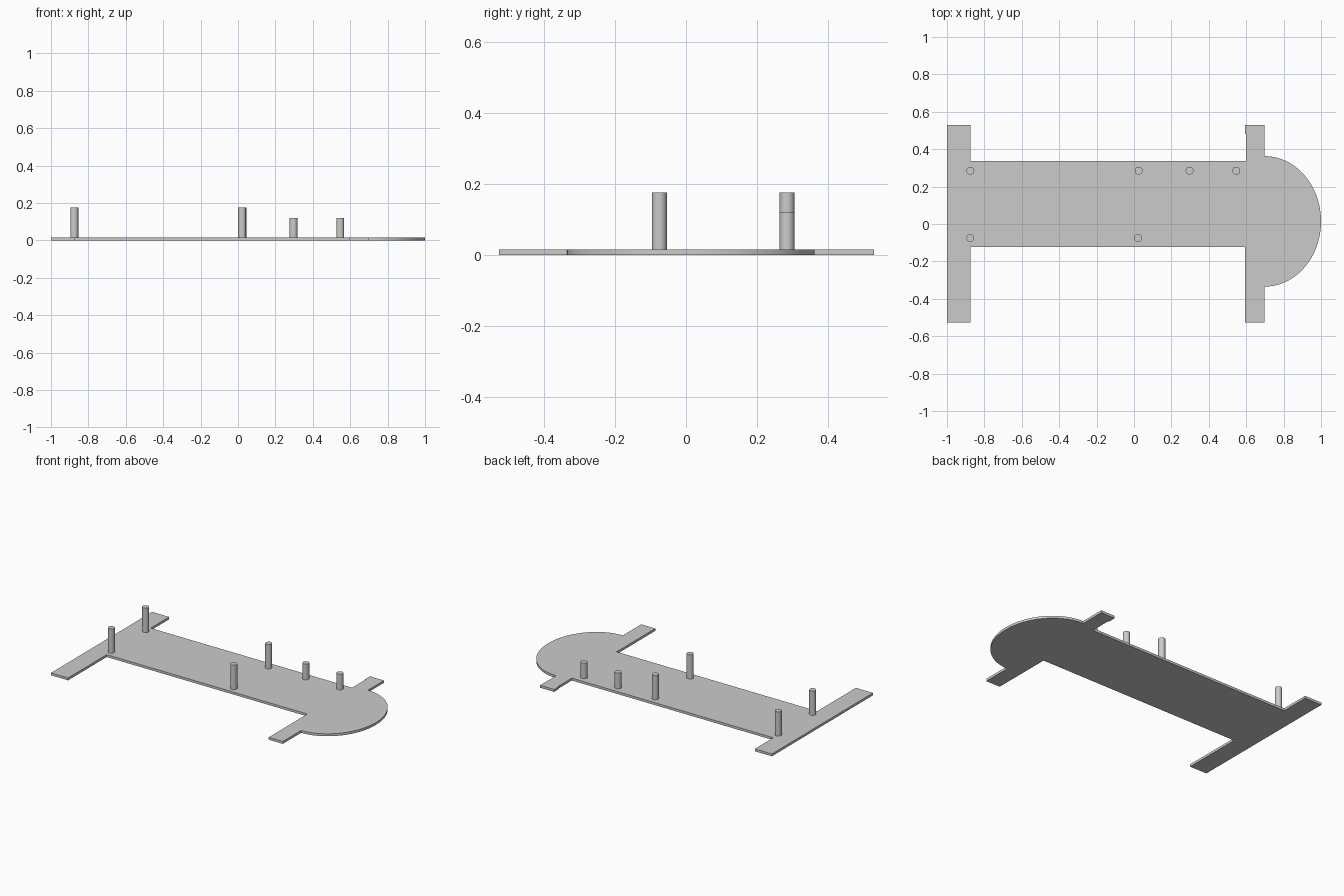
import bpy
import bmesh
from math import sin, cos, pi

THICK = 0.016

cube = bpy.data.objects.get("Cube")
if cube:
    bpy.data.objects.remove(cube, do_unlink=True)

GREY = (0.6, 0.6, 0.6, 1.0)
grey = bpy.data.materials.new("light grey")
grey.use_nodes = True
grey.diffuse_color = GREY
grey.node_tree.nodes["Principled BSDF"].inputs["Base Color"].default_value = GREY


def extruded(name, outline, bottom, top):
    """Solid prism from a counter-clockwise outline."""
    bm = bmesh.new()
    face = bm.faces.new([bm.verts.new((x, y, bottom)) for x, y in outline])
    result = bmesh.ops.extrude_face_region(bm, geom=[face])
    for v in result["geom"]:
        if isinstance(v, bmesh.types.BMVert):
            v.co.z = top
    bmesh.ops.recalc_face_normals(bm, faces=bm.faces)
    mesh = bpy.data.meshes.new(name)
    bm.to_mesh(mesh)
    bm.free()
    mesh.materials.append(grey)
    obj = bpy.data.objects.new(name, mesh)
    bpy.context.collection.objects.link(obj)
    return obj


def smooth(obj):
    bpy.ops.object.select_all(action="DESELECT")
    obj.select_set(True)
    bpy.context.view_layer.objects.active = obj
    bpy.ops.object.shade_smooth_by_angle(angle=pi / 6)


# Flat plate: deck, rear cross bar, front cross bar and rounded nose in one outline
STEPS = 48
nose = [(0.697 + 0.303 * cos(a), 0.014 + 0.349 * sin(a))
        for a in (-pi / 2 + pi * i / STEPS for i in range(STEPS + 1))]
outline = [(-1, -0.527), (-0.875, -0.527), (-0.875, -0.123), (0.594, -0.123),
           (0.594, -0.527), (0.697, -0.527)]
outline += nose
outline += [(0.697, 0.53), (0.594, 0.53), (0.594, 0.48), (0.6, 0.48), (0.6, 0.337),
            (-0.875, 0.337), (-0.875, 0.53), (-1, 0.53)]
smooth(extruded("base_plate", outline, 0, THICK))

# Upright round pegs: tall ones in pairs, short ones along one edge
TALL, SHORT = 0.177, 0.12
pegs = {
    "rear_left_peg": (-0.875, 0.285, TALL),
    "rear_right_peg": (-0.875, -0.075, TALL),
    "middle_left_peg": (0.025, 0.285, TALL),
    "middle_right_peg": (0.022, -0.075, TALL),
    "inner_short_peg": (0.297, 0.285, SHORT),
    "outer_short_peg": (0.547, 0.285, SHORT),
}
for name, (x, y, top) in pegs.items():
    ring = [(x + 0.021 * cos(2 * pi * i / 32), y + 0.021 * sin(2 * pi * i / 32))
            for i in range(32)]
    smooth(extruded(name, ring, THICK / 2, top))
